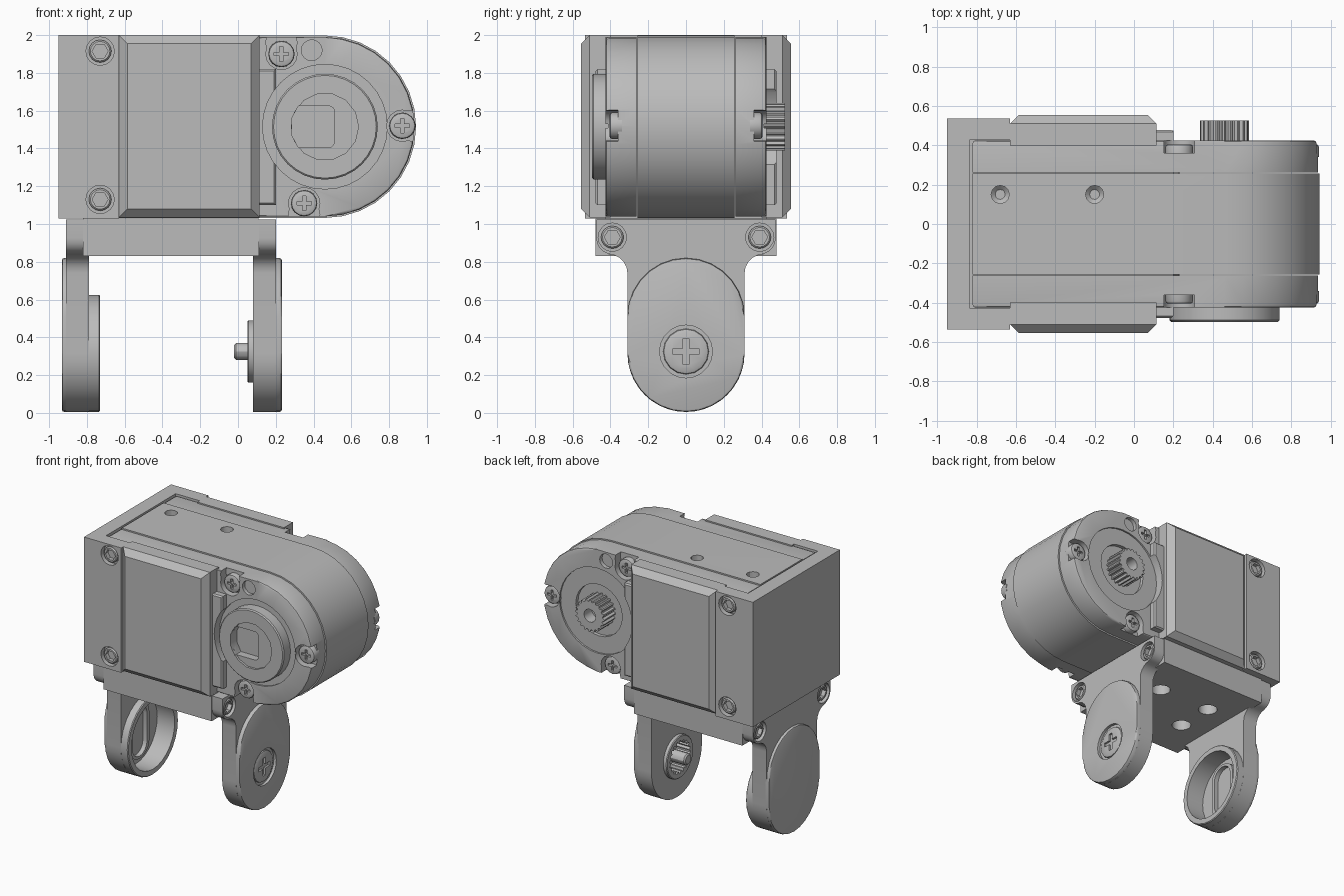
import bpy, bmesh
from math import cos, sin, pi

if "Cube" in bpy.data.objects:
    bpy.data.objects.remove(bpy.data.objects["Cube"])

GREY = (0.5, 0.5, 0.5, 1)
mat = bpy.data.materials.new("plain grey")
mat.use_nodes = True
mat.diffuse_color = GREY
mat.node_tree.nodes["Principled BSDF"].inputs["Base Color"].default_value = GREY


def arc(u, v, r, a0=0, a1=360, n=24):
    closed = a1 - a0 == 360
    steps = n if closed else n + 1
    angles = [(a0 + (a1 - a0) * i / n) * pi / 180 for i in range(steps)]
    return [(u + r * cos(a), v + r * sin(a)) for a in angles]


def rect(u0, u1, v0, v1):
    return [(u0, v0), (u1, v0), (u1, v1), (u0, v1)]


def prism(name, pts, axis, a, b, bevel=0, segments=1):
    """Extrude a profile along an axis from a to b, bevelling the rim at b."""
    place = {"x": lambda u, v, t: (t, u, v),
             "y": lambda u, v, t: (u, t, v),
             "z": lambda u, v, t: (u, v, t)}[axis]
    bm = bmesh.new()
    low = [bm.verts.new(place(u, v, a)) for u, v in pts]
    high = [bm.verts.new(place(u, v, b)) for u, v in pts]
    bm.faces.new(low)
    top = bm.faces.new(high)
    for i in range(len(pts)):
        j = (i + 1) % len(pts)
        bm.faces.new((low[i], low[j], high[j], high[i]))
    if bevel:
        bmesh.ops.bevel(bm, geom=list(top.edges), offset=bevel, segments=segments,
                        profile=0.5, affect="EDGES")
    bmesh.ops.recalc_face_normals(bm, faces=bm.faces)
    mesh = bpy.data.meshes.new(name)
    bm.to_mesh(mesh)
    bm.free()
    mesh.materials.append(mat)
    ob = bpy.data.objects.new(name, mesh)
    bpy.context.scene.collection.objects.link(ob)
    return ob


def cut(ob, *cutters):
    """Subtract cutters from an object and discard them."""
    for c in cutters:
        c.hide_render = True
        m = ob.modifiers.new("cut", "BOOLEAN")
        m.operation, m.solver, m.object = "DIFFERENCE", "EXACT", c
    graph = bpy.context.evaluated_depsgraph_get()
    mesh = bpy.data.meshes.new_from_object(ob.evaluated_get(graph))
    ob.modifiers.clear()
    ob.data = mesh
    for c in cutters:
        bpy.data.objects.remove(c)
    return ob


def hole(axis, c, r, a, b, n=16):
    return prism("hole_cutter", arc(*c, r, n=n), axis, a, b)


def cross_screw(name, axis, c, r, a, b):
    """Domed screw head with a cross recess on the side of b."""
    s = 1 if b > a else -1
    head = prism(name, arc(*c, r, n=16), axis, a, b, r * 0.2, 2)
    w, l = r * 0.13, r * 0.55
    quarter = [(l, -w), (l, w), (w, w)]
    plus = []
    for _ in range(4):
        plus += [(c[0] + u, c[1] + v) for u, v in quarter]
        quarter = [(-v, u) for u, v in quarter]
    return cut(head, prism("cross_cutter", plus, axis, b - s * 0.02, b + s * 0.02))


def socket_screw(name, axis, c, surface, s):
    """Recessed head with a hexagonal socket; surface faces direction s."""
    head = prism(name, arc(*c, 0.06, n=16), axis, surface - s * 0.06, surface - s * 0.008, 0.008)
    return cut(head, hole(axis, c, 0.042, surface - s * 0.045, surface + s * 0.02, 6))


# Motor housing: rounded middle block and two end cases
HUB = (0.46, 1.515)


def housing(r, left):
    return [(left, HUB[1] + r)] + arc(*HUB, r, 90, -90, 16) + [(left, HUB[1] - r)]


middle = prism("housing_middle", housing(0.483, -0.82), "y", -0.257, 0.257)
cut(middle, *[prism("top_hole_cutter", arc(x, 0.15, 0.046, n=12), "z", 2.05, 1.93, 0.02)
              for x in (-0.68, -0.2)])

screws = [((0.23, 1.9), (0, 1)), ((0.87, 1.52), (1, 0)), ((0.35, 1.11), (0, -1))]
for s, side in ((-1, "front"), (1, "back")):
    case = prism(side + "_end_case", housing(0.475, -0.82), "y", s * 0.262, s * 0.425, 0.015, 2)
    cutters = [hole("y", HUB, 0.33, s * 0.412, s * 0.5, 32)]
    for (u, v), (du, dv) in screws:
        cutters += [hole("y", (u + du * d, v + dv * d), 0.083, s * 0.36, s * 0.5)
                    for d in (0, 0.06)]
    cutters.append(hole("y", (0.39, 1.92), 0.055, s * 0.395, s * 0.5))
    if s > 0:
        cutters.append(hole("y", HUB, 0.2, 0.385, 0.5, 24))
    for c in cutters:
        cut(case, c)
    for i, (c, _) in enumerate(screws):
        cross_screw(f"{side}_case_screw_{i + 1}", "y", c, 0.07, s * 0.34, s * 0.405)

    # Chamfered side cover and the curved shoulder beside it
    prism(side + "_cover", rect(-0.63, 0.115, 1.035, 2.0), "y", s * 0.4, s * 0.555, 0.045)
    shoulder = prism(side + "_shoulder", rect(0.1, 0.2, 1.1, 1.82), "y", s * 0.4, s * 0.478, 0.01)
    cut(shoulder, hole("y", HUB, 0.33, s * 0.41, s * 0.5, 32))

# Front idler disc with a flat-sided pocket
disc = prism("idler_disc", arc(*HUB, 0.28, n=32), "y", -0.4, -0.497, 0.008)
cut(disc, hole("y", HUB, 0.178, -0.48, -0.55, 14))
pocket = (arc(0.48, 1.595, 0.03, 90, 0, 4) + arc(0.48, 1.435, 0.03, 0, -90, 4)
          + [(0.32, 1.405), (0.285, 1.47), (0.285, 1.56), (0.32, 1.625)])
cut(disc, prism("pocket_cutter", pocket, "y", -0.42, -0.55))

# Rear splined output shaft


def spline(c, r, teeth, depth):
    pts = []
    for i in range(teeth * 4):
        pts += arc(*c, r if i % 4 < 2 else r - depth, i * 90 / teeth, i * 90 / teeth + 1, 1)[:1]
    return pts


shaft = prism("output_shaft", spline(HUB, 0.125, 20, 0.016), "y", 0.37, 0.525)
cut(shaft, hole("y", HUB, 0.05, 0.43, 0.6))

# Cap wrapped around the closed end of the housing
cap = prism("end_cap", rect(-0.95, -0.63, -0.535, 0.535), "z", 1.03, 2.0)
cut(cap, prism("cap_cutter", rect(-0.835, -0.5, -0.427, 0.427), "z", 0.9, 2.1))
for s, side in ((-1, "front"), (1, "back")):
    for z in (1.13, 1.915):
        c = (-0.73, z)
        cut(cap, hole("y", c, 0.075, s * 0.495, s * 0.6))
        socket_screw(side + "_cap_screw", "y", c, s * 0.535, s)

# Bracket bridge with mounting holes underneath
bridge = prism("bracket_bridge", rect(-0.82, 0.11, -0.48, 0.48), "z", 0.83, 1.03)
cut(bridge, *[hole("z", (x, y), 0.07, 0.7, 0.99) for x in (-0.58, -0.13) for y in (-0.15, 0.15)])

# Bracket arms
half = ([(0.475, 1.025)] + arc(0.39, 0.925, 0.085, 0, -90, 5)
        + arc(0.41, 0.74, 0.1, 90, 180, 5) + arc(0, 0.315, 0.31, 0, -90, 10))
arm_outline = half + [(-u, v) for u, v in reversed(half[:-1])]
boss_outline = arc(0, 0.51, 0.31, 0, 180, 14) + arc(0, 0.315, 0.31, 180, 360, 14)
PIVOT = (0, 0.325)

drive = prism("drive_arm", arm_outline, "x", 0.08, 0.2)
drive_boss = prism("drive_arm_boss", boss_outline, "x", 0.19, 0.232, 0.012, 2)
cut(drive_boss, hole("x", PIVOT, 0.14, 0.21, 0.3, 20))
idle = prism("idle_arm", arm_outline, "x", -0.79, -0.91)
idle_boss = prism("idle_arm_boss", boss_outline, "x", -0.9, -0.932, 0.012, 2)
cup = prism("idle_cup", arc(0, 0.315, 0.31, n=28), "x", -0.9, -0.73, 0.006)
for ob in (idle, cup):
    cut(ob, hole("x", (0, 0.315), 0.265, -0.88, -0.6, 28))
slot = arc(0, 0.42, 0.09, 0, 180, 8) + arc(0, 0.21, 0.09, 180, 360, 8)
rim = [(u * 1.3, 0.315 + (v - 0.315) * 1.1) for u, v in slot]
cut(prism("idle_cup_slot_rim", rim, "x", -0.89, -0.845),
    prism("slot_cutter", slot, "x", -0.88, -0.8))

# Fasteners on the outer corners of both arms
for arm, x, s in ((drive, 0.2, 1), (idle, -0.91, -1)):
    for y in (-0.39, 0.39):
        c = (y, 0.93)
        cut(arm, hole("x", c, 0.075, x - s * 0.04, x + s * 0.1))
        socket_screw("arm_screw", "x", c, x, s)

# Splined hub and pivot screw on the drive arm
hub = prism("drive_hub", arc(*PIVOT, 0.165, n=24), "x", 0.1, 0.05, 0.006)
bore = prism("bore_cutter", spline(PIVOT, 0.128, 20, 0.016), "x", 0.15, 0.0)
cut(hub, bore)
cut(drive, prism("bore_cutter", spline(PIVOT, 0.128, 20, 0.016), "x", 0.17, 0.0))
cross_screw("pivot_screw", "x", PIVOT, 0.125, 0.19, 0.226)
prism("pivot_screw_shank", arc(*PIVOT, 0.045, n=12), "x", 0.2, -0.02, 0.01)

# Smooth the round surfaces while keeping edges crisp
bpy.ops.object.select_all(action="DESELECT")
for ob in bpy.context.scene.collection.objects:
    if ob.type == "MESH":
        ob.select_set(True)
        bpy.context.view_layer.objects.active = ob
bpy.ops.object.shade_smooth_by_angle(angle=pi / 6)
